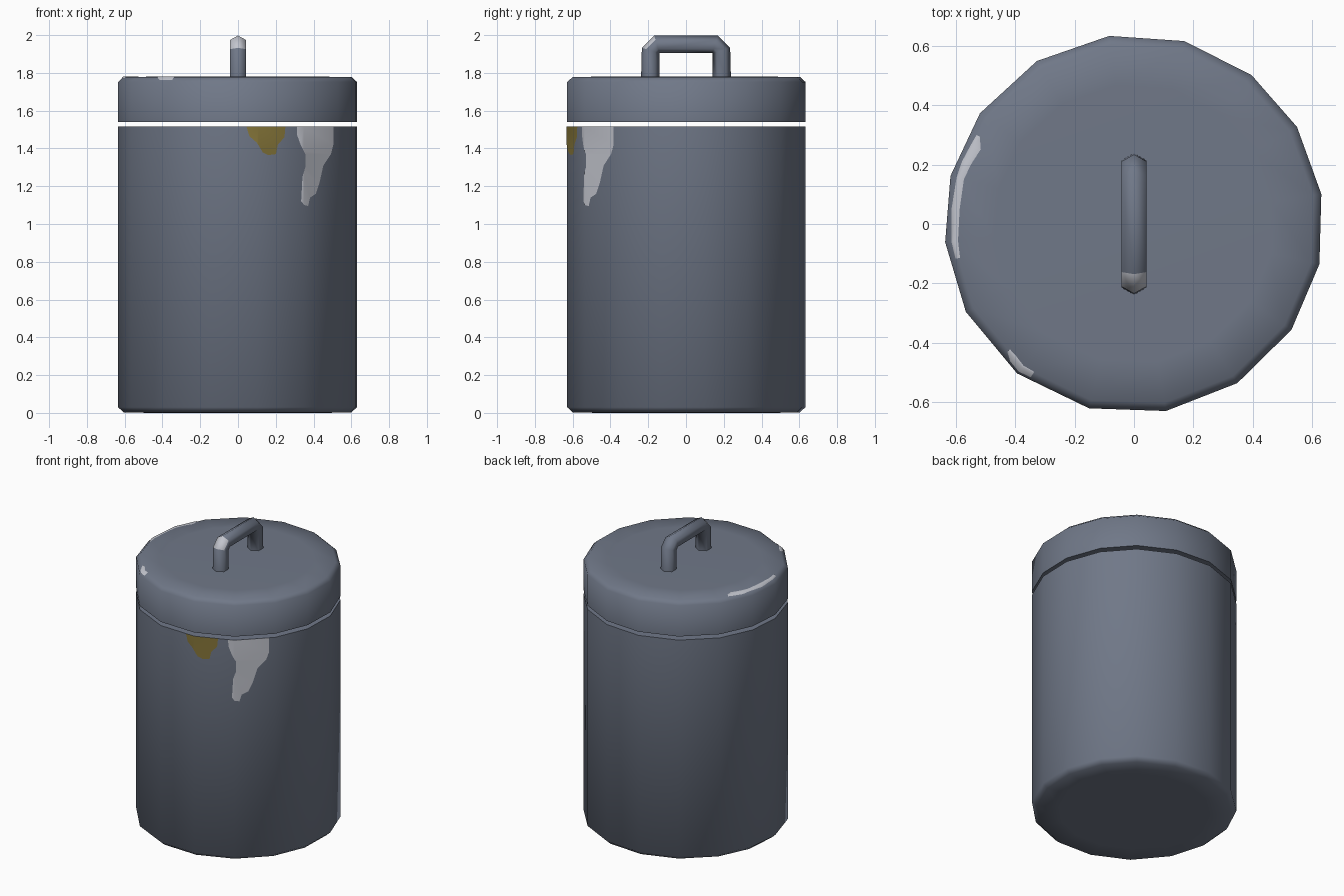
import bpy, bmesh, math
from mathutils import Vector

if "Cube" in bpy.data.objects:
    bpy.data.objects.remove(bpy.data.objects["Cube"])

# slightly uneven sixteen-sided outline of the can
ANG = [math.radians(a) for a in (9.1, 30.8, 51.7, 74.6, 97.5, 120.8, 144.3, 165.3,
                                 185.5, 207.6, 232, 256.3, 279.7, 303, 326.1, 347.8)]
R = 0.638


def material(name, rgb):
    m = bpy.data.materials.new(name)
    m.diffuse_color = (*rgb, 1)
    m.use_nodes = True
    m.node_tree.nodes["Principled BSDF"].inputs["Base Color"].default_value = m.diffuse_color
    return m


slate = material("slate metal", (0.162, 0.188, 0.246))
pale = material("pale bare metal", (0.54, 0.555, 0.61))
olive = material("olive stain", (0.23, 0.175, 0.04))


def finish(name, bm, mats, fix=True):
    if fix:
        bmesh.ops.recalc_face_normals(bm, faces=bm.faces[:])
    me = bpy.data.meshes.new(name)
    bm.to_mesh(me)
    bm.free()
    for m in mats:
        me.materials.append(m)
    ob = bpy.data.objects.new(name, me)
    bpy.context.collection.objects.link(ob)
    bpy.ops.object.select_all(action='DESELECT')
    ob.select_set(True)
    bpy.context.view_layer.objects.active = ob
    bpy.ops.object.shade_smooth_by_angle(angle=math.radians(75))
    return ob


def skin(bm, rings):
    # bridge consecutive rings of vertices and cap both ends
    n = len(rings[0])
    bands = []
    for a, b in zip(rings, rings[1:]):
        bands.append([bm.faces.new((a[i], a[(i + 1) % n], b[(i + 1) % n], b[i]))
                      for i in range(n)])
    bm.faces.new(rings[0][::-1])
    bm.faces.new(rings[-1])
    return bands


def drum(name, profile):
    bm = bmesh.new()
    skin(bm, [[bm.verts.new((r * math.cos(a), r * math.sin(a), z)) for a in ANG]
              for r, z in profile])
    return finish(name, bm, [slate])


# body and lid, with the narrow gap between them
drum("can_body", [(0.47, 0), (0.608, 0.003), (R, 0.03), (R, 1.515)])
drum("can_lid", [(R, 1.54), (R, 1.752), (0.61, 1.777), (0.47, 1.78)])

# six-sided handle: rings turn around the inner corners
bm = bmesh.new()
rings = []
for y, z, deg in ((0.14, 1.765, 0), (0.14, 1.904, 17), (0.14, 1.904, 73),
                  (-0.14, 1.904, 107), (-0.14, 1.904, 163), (-0.14, 1.765, 180)):
    t, r = math.radians(deg), 0.049
    d = Vector((0, math.cos(t), math.sin(t)))
    c = Vector((0, y, z)) + d * r
    rings.append([bm.verts.new(c + r * (math.cos(k * math.pi / 3) * d
                  + Vector((math.sin(k * math.pi / 3), 0, 0)))) for k in range(6)])
bands = skin(bm, rings)
for i in (0, 5):                      # worn front corner
    bands[3][i].material_index = 1
bmesh.ops.remove_doubles(bm, verts=bm.verts[:], dist=0.0005)
finish("lid_handle", bm, [slate, pale])


def corner(i):
    a = ANG[i % 16]
    return Vector((R * math.cos(a), R * math.sin(a)))


def front_y(x):
    # y of the faceted front wall at x
    for i in range(8, 15):
        p, q = corner(i), corner(i + 1)
        if p.x <= x + 1e-6 and x - 1e-6 <= q.x:
            return p.y + (q.y - p.y) * (x - p.x) / (q.x - p.x)
    return 0


def wall_stain(name, outline, mat):
    # flat outline cut at the wall corners, then laid on the wall
    bm = bmesh.new()
    bm.faces.new([bm.verts.new((x, 0, z)) for x, z in outline])
    for i in range(11, 16):
        bmesh.ops.bisect_plane(bm, geom=bm.verts[:] + bm.edges[:] + bm.faces[:],
                               plane_co=(corner(i).x, 0, 0), plane_no=(1, 0, 0))
    bmesh.ops.triangulate(bm, faces=bm.faces[:])
    for v in bm.verts:
        v.co.y = front_y(v.co.x)
        v.co.x *= 1.004
        v.co.y *= 1.004
    bm.normal_update()
    for f in bm.faces:
        if f.normal.y > 0:
            f.normal_flip()
    finish(name, bm, [mat], False)


wall_stain("olive_drip", [(0.045, 1.515), (0.06, 1.465), (0.1, 1.43), (0.13, 1.38),
                          (0.16, 1.365), (0.2, 1.37), (0.21, 1.42), (0.245, 1.46),
                          (0.25, 1.515)], olive)
wall_stain("pale_drip", [(0.31, 1.515), (0.312, 1.47), (0.33, 1.42), (0.355, 1.37),
                         (0.355, 1.3), (0.34, 1.25), (0.333, 1.12), (0.35, 1.1),
                         (0.37, 1.095), (0.38, 1.14), (0.41, 1.16), (0.43, 1.22),
                         (0.45, 1.31), (0.49, 1.37), (0.503, 1.42), (0.503, 1.515)], pale)


def rim_point(deg, t):
    # point on the lid rim; t is the share of the outline radius
    a = math.radians(deg)
    u = Vector((math.cos(a), math.sin(a)))
    rad = R
    for i in range(16):
        p, q = corner(i), corner(i + 1)
        e = q - p
        det = u.x * e.y - u.y * e.x
        s = (u.y * p.x - u.x * p.y) / det
        if det > 0 and -1e-6 <= s <= 1 + 1e-6:
            rad = (p.x * e.y - p.y * e.x) / det
            break
    crease = 0.61 / R
    z = 1.778 if t <= crease else 1.777 - 0.025 * (t - crease) / (1 - crease)
    return (*(u * rad * t * 1.002), z + 0.003)


def rim_chip(name, cols):
    bm = bmesh.new()
    rows = [[bm.verts.new(rim_point(d, t)) for t in (a, 0.956, b)] for d, a, b in cols]
    for p, q in zip(rows, rows[1:]):
        for k in (0, 1):
            bm.faces.new((p[k], p[k + 1], q[k + 1], q[k]))
    bm.normal_update()
    for f in bm.faces:
        if f.normal.z < 0:
            f.normal_flip()
    finish(name, bm, [pale], False)


# scuffs on the lid rim
rim_chip("lid_scuff_left", [(150.5, 0.945, 0.965), (154, 0.912, 0.97), (160, 0.925, 0.975),
                            (165.3, 0.925, 0.965), (175, 0.935, 0.978), (185.5, 0.93, 0.965),
                            (191, 0.945, 0.97)])
rim_chip("lid_scuff_front", [(225.3, 0.945, 0.965), (228, 0.942, 0.985), (232, 0.945, 0.985),
                             (236, 0.95, 0.985)])
